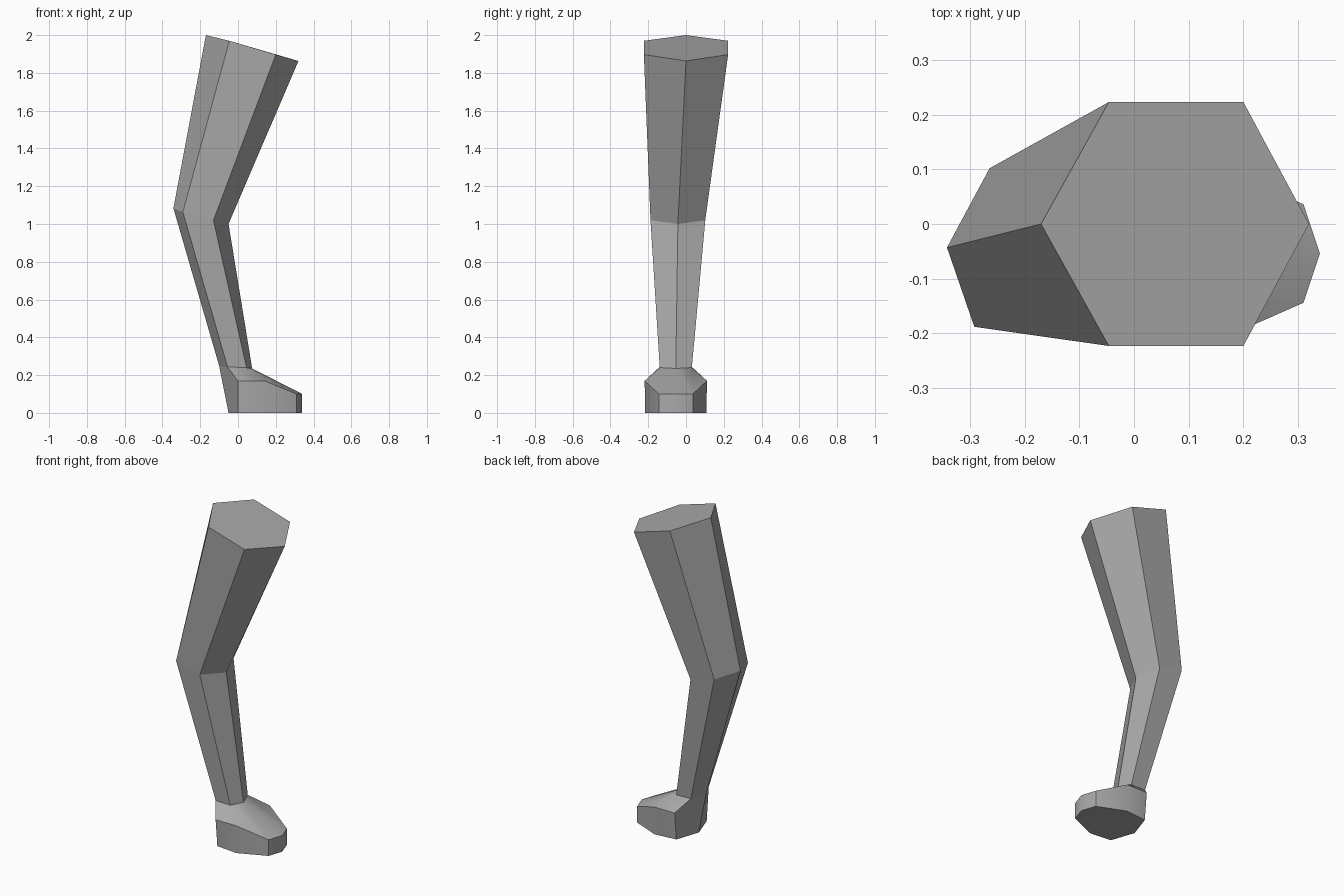
import bpy
import bmesh

old = bpy.data.objects.get("Cube")
if old:
    bpy.data.objects.remove(old, do_unlink=True)

# Single grey material
grey = bpy.data.materials.new("plain_grey")
grey.use_nodes = True
COLOUR = (0.4, 0.4, 0.4, 1)
grey.diffuse_color = COLOUR
grey.node_tree.nodes["Principled BSDF"].inputs["Base Color"].default_value = COLOUR


def ring(bm, half, cy, skew=0.0):
    """Closed loop from (x, half width, z) points; the end points lie on the centre line."""
    near = [bm.verts.new((x, cy - w, z)) for x, w, z in half]
    far = [bm.verts.new((x + skew, cy + w, z)) for x, w, z in half[1:-1]]
    return near + far[::-1]


def finish(bm, name):
    bmesh.ops.recalc_face_normals(bm, faces=bm.faces[:])
    mesh = bpy.data.meshes.new(name)
    bm.to_mesh(mesh)
    bm.free()
    mesh.materials.append(grey)
    obj = bpy.data.objects.new(name, mesh)
    bpy.context.collection.objects.link(obj)
    return obj


ANKLE = [(-0.10, 0, 0.25), (-0.055, 0.085, 0.243), (0.045, 0.085, 0.24), (0.075, 0, 0.235)]
FOOT_Y = -0.054

# Leg: hexagonal thigh and shin lofted through hip, knee and ankle
bm = bmesh.new()
hip = ring(bm, [(-0.17, 0, 2.0), (-0.046, 0.223, 1.97), (0.20, 0.223, 1.897), (0.32, 0, 1.863)], 0)
knee = ring(bm, [(-0.342, 0, 1.083), (-0.292, 0.145, 1.063), (-0.13, 0.145, 1.02), (-0.05, 0, 1.0)],
            -0.043, 0.028)
ankle = ring(bm, ANKLE, FOOT_Y)
for upper, lower in ((hip, knee), (knee, ankle)):
    for i in range(6):
        j = (i + 1) % 6
        bm.faces.new((upper[i], upper[j], lower[j], lower[i]))
bm.faces.new(hip)
bm.faces.new(ankle)
finish(bm, "leg")

# Foot: flat sole, upright sides and a top sloping from ankle to toe
bm = bmesh.new()
a = ring(bm, ANKLE, FOOT_Y)
sole = ring(bm, [(-0.05, 0, 0), (0, 0.148, 0), (0.14, 0.162, 0), (0.31, 0.09, 0), (0.34, 0, 0)], FOOT_Y)
rim = ring(bm, [(-0.05, 0, 0.1), (0, 0.165, 0.17), (0.14, 0.165, 0.17), (0.31, 0.09, 0.1), (0.34, 0, 0.1)],
           FOOT_Y)
bm.faces.new(sole)
for i in range(1, 7):
    bm.faces.new((sole[i], sole[i + 1], rim[i + 1], rim[i]))
# Heel walls and foot top, same on both sides
for a1, a2, s1, s2, toe in ((1, 2, 1, 2, 3), (5, 4, 7, 6, 5)):
    bm.faces.new((a[0], a[a1], rim[s1], sole[s1], sole[0]))
    top = [bm.faces.new([a[a1], a[a2], rim[s2], rim[s1]]),
           bm.faces.new([a[a2], a[3], rim[toe], rim[s2]]),
           bm.faces.new([a[3], rim[4], rim[toe]])]
    for face in top:
        face.smooth = True
bm.verts.remove(rim[0])
foot = finish(bm, "foot")

# Blend the foot top, keep its outline crisp
foot.select_set(True)
bpy.context.view_layer.objects.active = foot
bpy.ops.object.shade_smooth_by_angle(angle=0.75)
